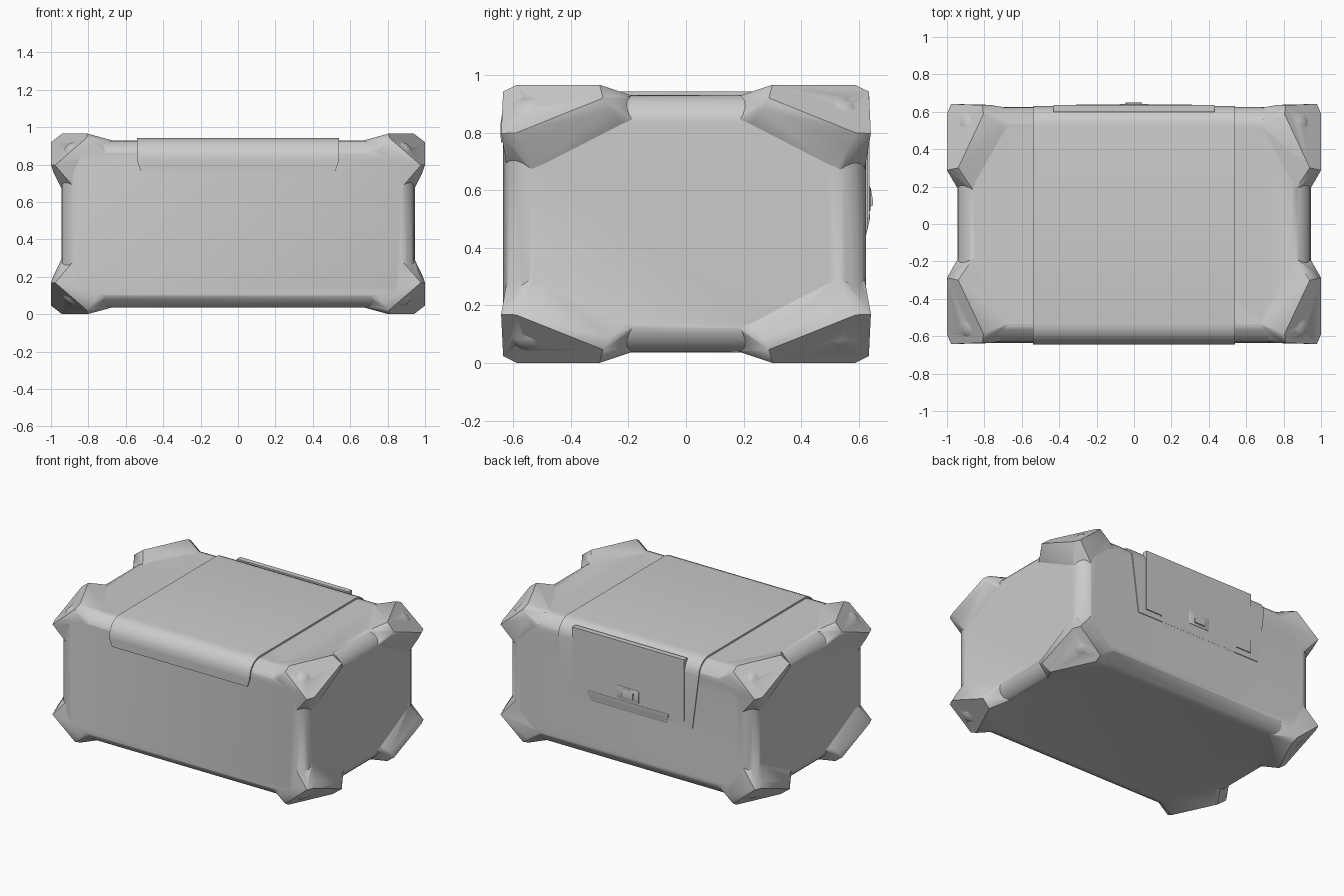
import bpy, bmesh, math
from itertools import product

if "Cube" in bpy.data.objects:
    bpy.data.objects.remove(bpy.data.objects["Cube"])

H = 0.966  # overall height


def add_object(name, bm, angle=40):
    bmesh.ops.recalc_face_normals(bm, faces=bm.faces)
    me = bpy.data.meshes.new(name)
    bm.to_mesh(me)
    bm.free()
    ob = bpy.data.objects.new(name, me)
    bpy.context.collection.objects.link(ob)
    smooth(ob, angle)
    return ob


def smooth(ob, angle):
    bpy.ops.object.select_all(action='DESELECT')
    ob.select_set(True)
    bpy.context.view_layer.objects.active = ob
    bpy.ops.object.shade_smooth_by_angle(angle=math.radians(angle))


def box(name, lo, hi, bevel=0.0, segs=2):
    bm = bmesh.new()
    bmesh.ops.create_cube(bm, size=1)
    for v in bm.verts:
        v.co = [(a + b) / 2 + c * (b - a) for a, b, c in zip(lo, hi, v.co)]
    if bevel:
        bmesh.ops.bevel(bm, geom=bm.edges[:], offset=bevel, segments=segs,
                        profile=0.5, affect='EDGES')
    return add_object(name, bm)


def extrude_x(name, pts, half_top):
    """Closed (y, z, half width) profile spanned across x."""
    bm = bmesh.new()
    sides = [[bm.verts.new((s * w, y, z)) for y, z, w in pts] for s in (-1, 1)]
    for side in sides:
        bm.faces.new(side)
    n = len(pts)
    for i in range(n):
        j = (i + 1) % n
        bm.faces.new((sides[0][i], sides[0][j], sides[1][j], sides[1][i]))
    return add_object(name, bm, 35)


# Main rounded body
body = box("case_body", (-0.945, -0.635, 0.036), (0.945, 0.625, 0.93), 0.1, 5)

# Corner bumpers: flat cut face, shoulder ring, and feet buried in the body
cut = [(x, y, 1.885 - 0.85 * x - 0.4 * y) for x, y in
       [(.805, .588), (.94, .3), (1, .288), (1, .59), (.978, .642), (.81, .635)]]
shoulder = [(.765, .565, .954), (.92, .27, .954), (.987, .265, .88),
            (.987, .57, .76), (.95, .635, .765), (.77, .637, .9)]
feet = [(.66, .53, .926), (.86, .18, .926), (.938, .18, .84),
        (.938, .53, .66), (.86, .618, .66), (.66, .618, .84), (.6, .35, .5)]
for sx, sy, top in product((-1, 1), (-1, 1), (False, True)):
    bm = bmesh.new()
    for x, y, z in cut + shoulder + feet:
        bm.verts.new((sx * x, sy * y, z if top else H - z))
    r = bmesh.ops.convex_hull(bm, input=bm.verts[:])
    loose = [v for v in bm.verts if not v.link_faces]
    bmesh.ops.delete(bm, geom=loose, context='VERTS')
    bmesh.ops.dissolve_limit(bm, angle_limit=math.radians(2),
                             verts=bm.verts[:], edges=bm.edges[:])
    bumper = add_object("corner_bumper", bm)
    mod = body.modifiers.new("join", 'BOOLEAN')
    mod.operation, mod.solver, mod.object = 'UNION', 'EXACT', bumper
    bpy.context.view_layer.objects.active = body
    bpy.ops.object.modifier_apply(modifier=mod.name)
    bpy.data.objects.remove(bumper)
smooth(body, 40)

# Lid band wrapping from the front, over the top, to the back
outer = [(-0.643, 0.765, .52), (-0.644, 0.82, .54)]
inner = [(-0.63, 0.765, .52), (-0.63, 0.82, .54)]
for i in range(7):
    a = math.radians(180 - 15 * i)
    for lst, r in ((outer, 0.112), (inner, 0.095)):
        lst.append((-0.532 + r * math.cos(a), 0.83 + r * math.sin(a), .54))
for i in range(7):
    a = math.radians(90 - 15 * i)
    for lst, r in ((outer, 0.108), (inner, 0.09)):
        lst.append((0.524 + r * math.cos(a), 0.834 + r * math.sin(a), .54))
outer.append((0.630, 0.46, .49))
inner.append((0.618, 0.46, .49))
bm = bmesh.new()
rings = [[(bm.verts.new((-w, y, z)), bm.verts.new((w, y, z))) for y, z, w in lst]
         for lst in (outer, inner)]
o, n = rings
for i in range(len(o) - 1):
    bm.faces.new((o[i][0], o[i][1], o[i + 1][1], o[i + 1][0]))
    bm.faces.new((n[i][0], n[i][1], n[i + 1][1], n[i + 1][0]))
    for k in (0, 1):
        bm.faces.new((o[i][k], o[i + 1][k], n[i + 1][k], n[i][k]))
for i in (0, -1):
    bm.faces.new((o[i][0], o[i][1], n[i][1], n[i][0]))
add_object("lid_band", bm, 35)

# Flat plate on the back of the lid
box("back_plate", (-0.43, 0.60, 0.50), (0.43, 0.637, 0.925))

# Pull bar below the plate, with a slanted outer face
extrude_x("pull_bar", [(0.61, 0.43, .29), (0.622, 0.43, .29), (0.639, 0.5, .31),
                       (0.639, 0.515, .31), (0.61, 0.515, .31)], 0.3)

# Latch: mounting tab and raised button
box("latch_tab", (-0.085, 0.61, 0.525), (0.085, 0.641, 0.615), 0.008)
extrude_x("latch_button", [(0.62, 0.54, .045), (0.648, 0.545, .04),
                           (0.650, 0.56, .045), (0.642, 0.605, .04),
                           (0.62, 0.61, .045)], 0.05)
